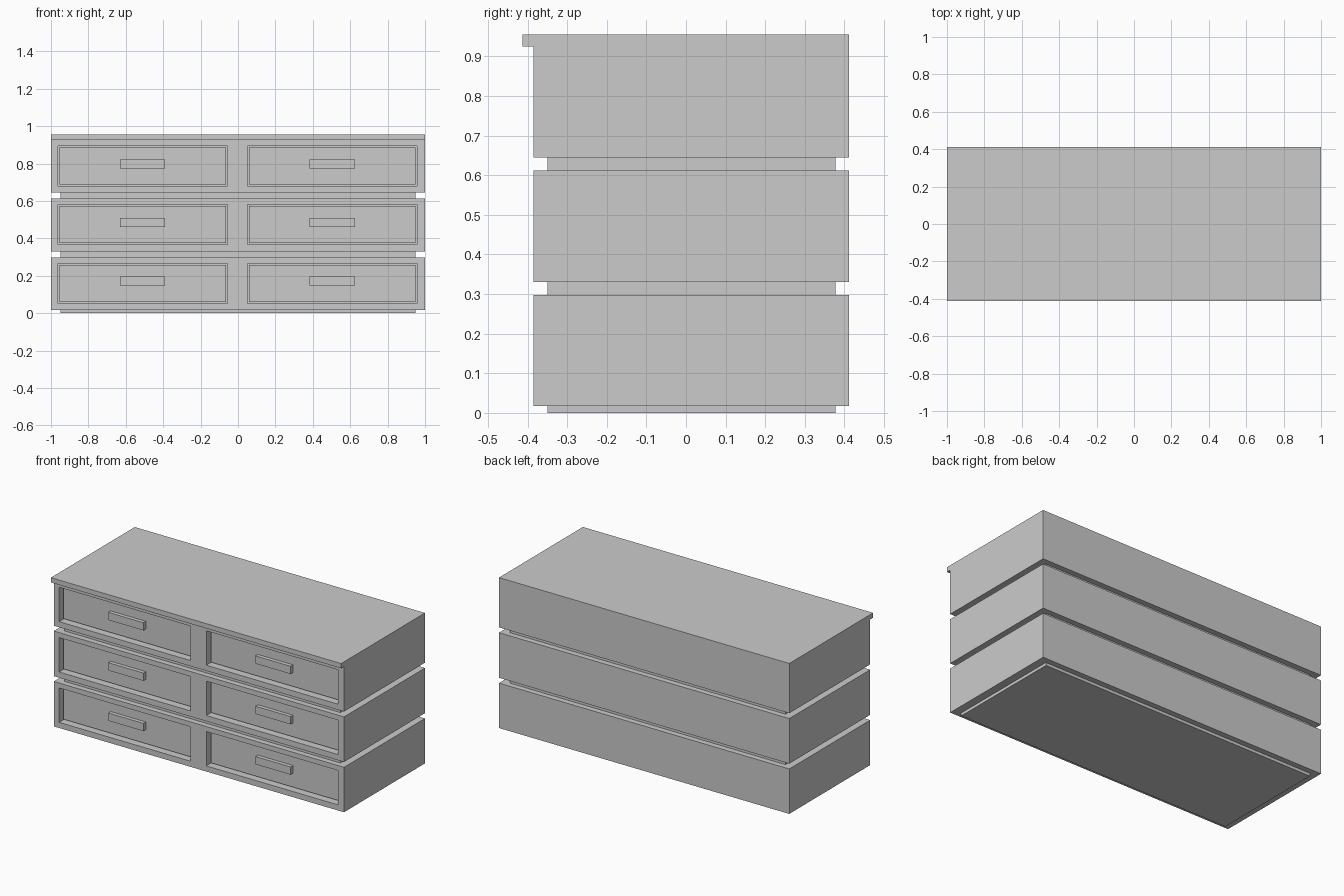
import bpy, bmesh
from mathutils import Matrix, Vector

if "Cube" in bpy.data.objects:
    bpy.data.objects.remove(bpy.data.objects["Cube"])


def boxes(name, spans):
    """One mesh object made of boxes given as (x0, x1, y0, y1, z0, z1)."""
    bm = bmesh.new()
    for x0, x1, y0, y1, z0, z1 in spans:
        centre = Vector((x0 + x1, y0 + y1, z0 + z1)) / 2
        size = Matrix.Diagonal((x1 - x0, y1 - y0, z1 - z0, 1))
        bmesh.ops.create_cube(bm, size=1, matrix=Matrix.Translation(centre) @ size)
    mesh = bpy.data.meshes.new(name)
    bm.to_mesh(mesh)
    bm.free()
    obj = bpy.data.objects.new(name, mesh)
    bpy.context.collection.objects.link(obj)
    return obj


FRONT, BACK, PANEL = -0.385, 0.412, -0.351
STEP = 0.3135
COLUMNS = (-0.51, 0.504)      # drawer centres
HALF_W, HALF_H, GAP = 0.453, 0.107, 0.008

tiers = [(0.018, 0.298), (0.331, 0.612), (0.645, 0.925)]
for i, (z0, z1) in enumerate(tiers):
    zc = 0.16 + i * STEP

    # recessed plinth / spacer under each tier
    bottom = 0 if i == 0 else tiers[i - 1][1]
    boxes(f"spacer_{i + 1}", [(-0.95, 0.95, -0.35, 0.377, bottom, z0)])

    # carcass tier with two drawer openings; the upper one includes the top slab
    shell = [(-1, 1, FRONT, BACK, z0, 0.955 if i == 2 else z1)]
    tier = boxes(f"carcass_tier_{i + 1}", shell)
    cutter = boxes(f"opening_cutter_{i + 1}", [
        (x - HALF_W, x + HALF_W, FRONT - 0.1, PANEL + 0.03, zc - HALF_H, zc + HALF_H)
        for x in COLUMNS])
    cutter.hide_render = True
    cutter.hide_viewport = True
    cut = tier.modifiers.new("openings", 'BOOLEAN')
    cut.operation = 'DIFFERENCE'
    cut.solver = 'EXACT'
    cut.object = cutter

    for side, x in zip(("left", "right"), COLUMNS):
        # inset drawer front with a thin gap around it
        w, h = HALF_W - GAP, HALF_H - GAP
        boxes(f"drawer_front_{side}_{i + 1}",
              [(x - w, x + w, PANEL, PANEL + 0.03, zc - h, zc + h)])
        # bar handle
        boxes(f"handle_{side}_{i + 1}",
              [(x - 0.121, x + 0.121, PANEL - 0.024, PANEL, zc - 0.012, zc + 0.036)])

# overhanging lip of the top
boxes("top_front_lip", [(-1, 1, -0.413, FRONT, 0.925, 0.955)])
